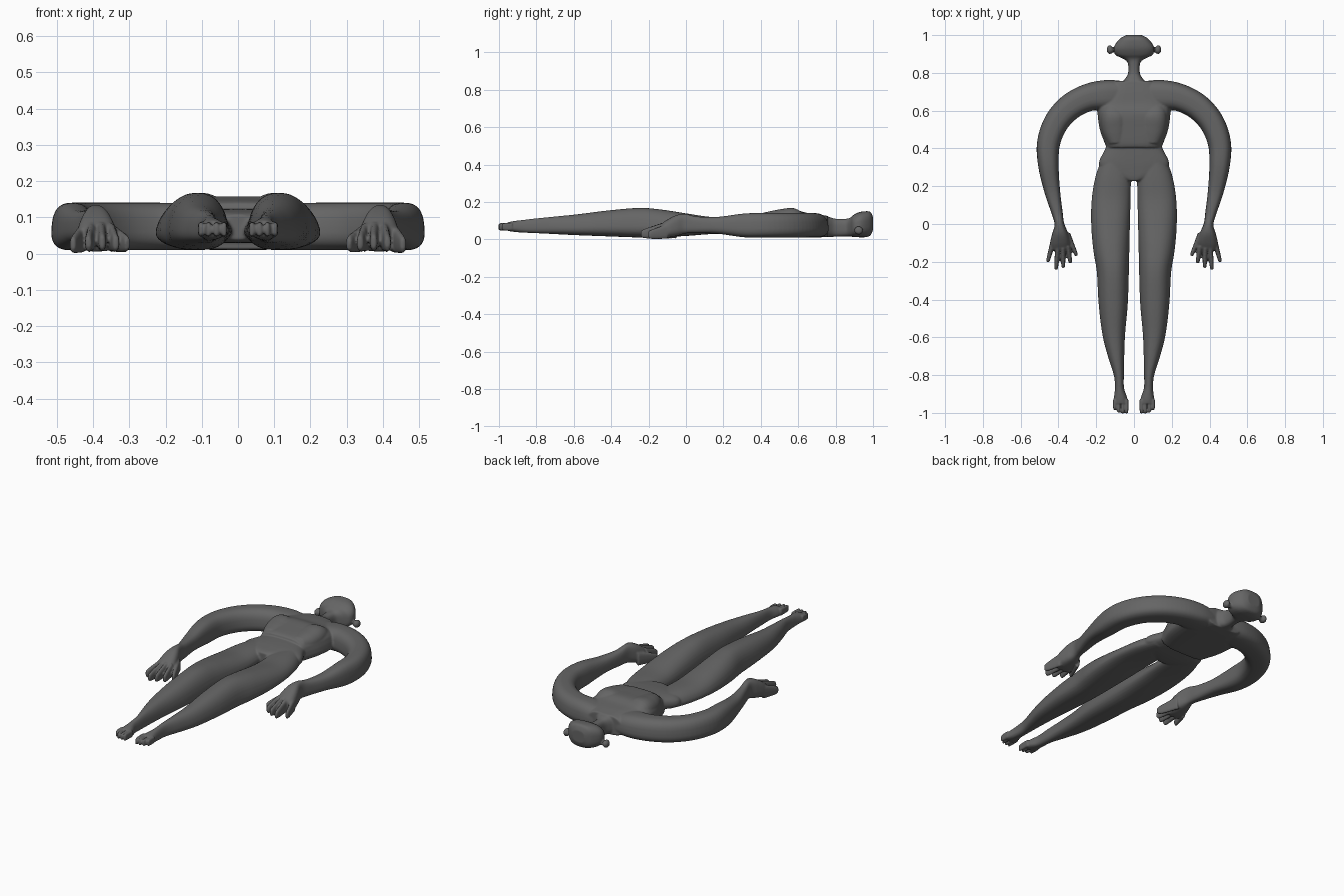
import bpy, bmesh
from math import sin, cos, tau
from mathutils import Vector

bm = bmesh.new()
Z = Vector((0, 0, 1))


def spline(rows, steps=5):
    """Smoothly interpolate the section rows."""
    pts = [Vector(r) for r in rows]
    out = []
    for i in range(len(pts) - 1):
        a, b, c, d = pts[max(i - 1, 0)], pts[i], pts[i + 1], pts[min(i + 2, len(pts) - 1)]
        for k in range(steps):
            t = k / steps
            out.append(0.5 * (2 * b + (c - a) * t + (2 * a - 5 * b + 4 * c - d) * t * t
                              + (3 * b - a - 3 * c + d) * t ** 3))
    return out + [pts[-1]]


def loft(rows, power=1.0, taper=0.0, sign=1, n=32):
    """Closed tube; rows are x, y, bottom z, top z, half width."""
    secs = spline(rows)
    rings = []
    for i, (x, y, lo, hi, w) in enumerate(secs):
        a, b = secs[max(i - 1, 0)], secs[min(i + 1, len(secs) - 1)]
        side = Vector((b[0] - a[0], b[1] - a[1], 0)).normalized().cross(Z)
        ring = []
        for k in range(n):
            c, s = cos(tau * k / n), sin(tau * k / n)
            u = abs(c) ** power * (1 if c > 0 else -1)
            v = abs(s) ** power * (1 if s > 0 else -1)
            p = Vector((x, y, (lo + hi) / 2 + v * (hi - lo) / 2)) + side * w * u * (1 - taper * (v + 0.3))
            ring.append(bm.verts.new((p.x * sign, p.y, p.z)))
        rings.append(ring)
    for r, q in zip(rings, rings[1:]):
        for k in range(n):
            bm.faces.new((r[k], r[(k + 1) % n], q[(k + 1) % n], q[k]))
    bm.faces.new(rings[0])
    bm.faces.new(rings[-1])


# head and neck
loft([(0, 1.0, .05, .12, .04), (0, .985, .020, .147, .07), (0, .955, .011, .15, .097),
      (0, .925, .011, .145, .108), (0, .895, .013, .13, .098), (0, .877, .015, .115, .062),
      (0, .855, .016, .11, .034), (0, .80, .014, .11, .031), (0, .765, .013, .12, .05),
      (0, .72, .013, .13, .09)], .72)

# chest slab ending in a ledge at the waist
loft([(0, .757, .013, .125, .11), (0, .70, .010, .135, .15), (0, .64, .010, .143, .19),
      (0, .58, .010, .158, .194), (0, .50, .010, .153, .182), (0, .43, .010, .146, .157),
      (0, .405, .012, .138, .147)], .6, .08)

# pelvis
loft([(0, .45, .035, .125, .145), (0, .40, .035, .125, .153), (0, .33, .03, .122, .187),
      (0, .285, .03, .118, .17), (0, .25, .033, .114, .10), (0, .228, .038, .108, .035)], .75, .05)

for s in (1, -1):
    # chest swelling
    loft([(.09, .65, .06, .12, .05), (.105, .58, .06, .166, .07), (.10, .50, .06, .160, .07),
          (.09, .43, .06, .146, .05)], .85, .1, s)
    # ear
    loft([(.085, .925, .033, .057, .012), (.108, .925, .034, .056, .011), (.118, .923, .028, .066, .019),
          (.13, .923, .025, .070, .024), (.143, .923, .034, .058, .013)], 1, 0, s)
    # leg
    loft([(.095, .35, .035, .115, .07), (.109, .25, .032, .118, .095), (.121, .13, .028, .120, .105),
          (.124, .0, .018, .139, .105), (.120, -.13, .012, .159, .098), (.112, -.25, .010, .168, .087),
          (.110, -.42, .016, .154, .079), (.107, -.58, .022, .134, .062), (.094, -.70, .028, .122, .044),
          (.080, -.80, .033, .112, .027), (.077, -.87, .036, .104, .025), (.072, -.92, .04, .098, .036),
          (.070, -.950, .045, .092, .037)], .8, .19, s)
    # toes
    for i in range(4):
        x, end = .038 + .0215 * i, (-1.003, -1.003, -.999, -.985)[i]
        loft([(x, -.93, .046, .09, .0085), (x, end + .012, .046, .088, .0078), (x, end, .052, .078, .006)],
             .8, 0, s, 12)
    # arm and palm
    loft([(.08, .68, .015, .13, .08), (.15, .682, .010, .139, .081), (.24, .67, .010, .141, .074),
          (.335, .622, .010, .141, .071), (.41, .54, .010, .141, .067), (.452, .43, .010, .141, .062),
          (.453, .31, .011, .138, .055), (.432, .17, .03, .12, .042), (.407, .06, .033, .122, .030),
          (.395, .0, .032, .135, .026), (.391, -.05, .018, .130, .043), (.390, -.10, .008, .105, .055),
          (.388, -.135, .006, .08, .053)], .72, .1, s)
    # fingers and thumb
    for bx, by, tx, ty, z in ((.352, -.05, .304, -.168, .033), (.350, -.12, .336, -.208, .034),
                              (.377, -.13, .374, -.232, .036), (.404, -.13, .413, -.241, .034),
                              (.43, -.10, .457, -.201, .030)):
        mx, my = bx + (tx - bx) * .85, by + (ty - by) * .85
        loft([(bx, by, z - .028, z + .053, .014), (mx, my, z - .029, z + .022, .0105),
              (tx, ty, z - .016, z + .010, .007)], .85, 0, s, 12)

bmesh.ops.recalc_face_normals(bm, faces=bm.faces)
mesh = bpy.data.meshes.new("reclining_figure")
bm.to_mesh(mesh)
bm.free()
figure = bpy.data.objects.new("reclining_figure", mesh)
bpy.context.collection.objects.link(figure)

# dark grey skin
skin = bpy.data.materials.new("dark_grey")
skin.diffuse_color = (0.13, 0.13, 0.13, 1)
mesh.materials.append(skin)

# fuse the parts into one soft skin
fuse = figure.modifiers.new("fuse", "REMESH")
fuse.mode = "VOXEL"
fuse.voxel_size = 0.005
fuse.use_smooth_shade = True
soft = figure.modifiers.new("soften", "SMOOTH")
soft.factor = 0.5
soft.iterations = 4
